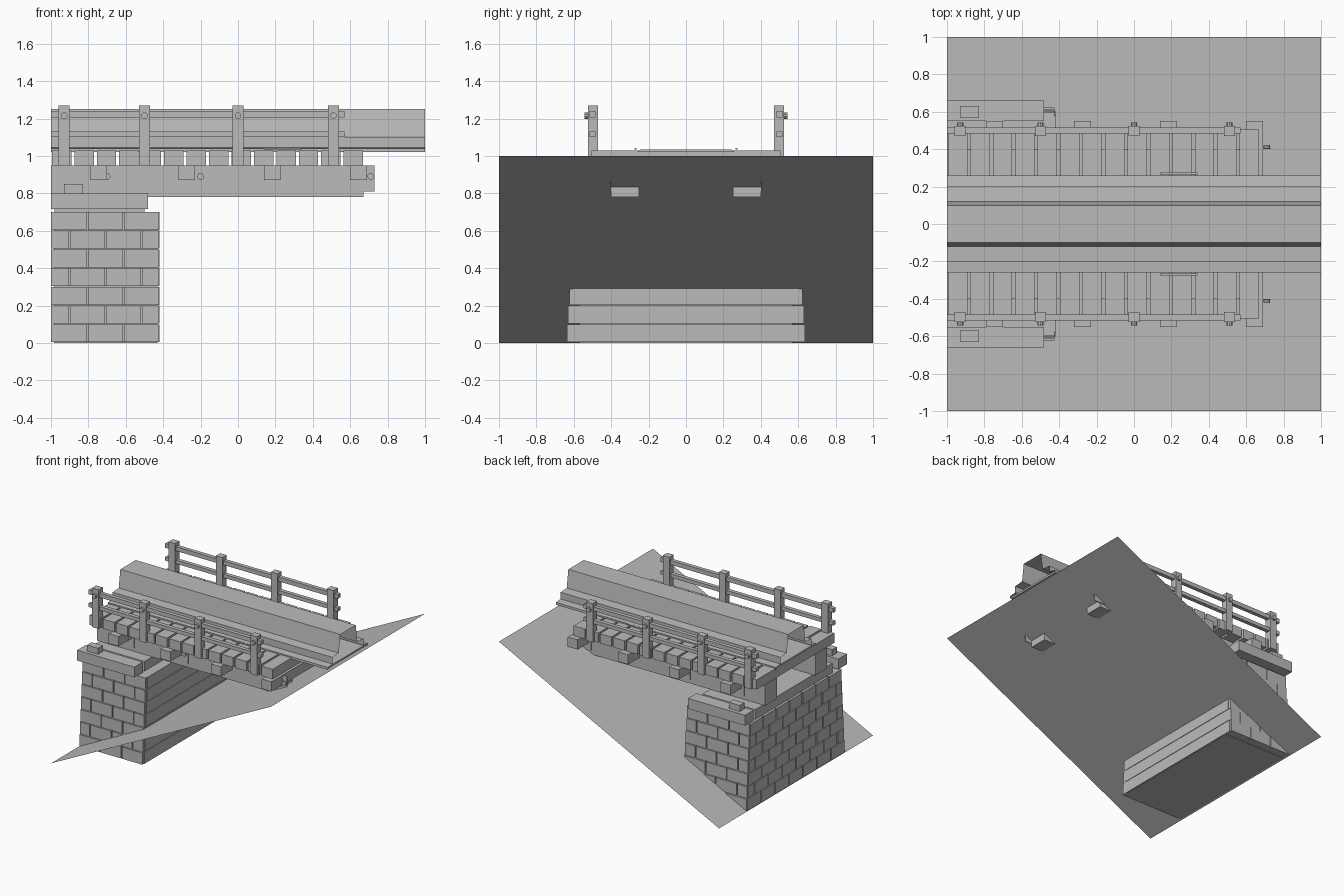
import bpy, bmesh, math
from mathutils import Vector

cube = bpy.data.objects.get("Cube")
if cube:
    bpy.data.objects.remove(cube)

grey = bpy.data.materials.new("plain grey")
grey.use_nodes = True
grey.diffuse_color = (0.5, 0.5, 0.5, 1)
grey.node_tree.nodes["Principled BSDF"].inputs["Base Color"].default_value = (0.5, 0.5, 0.5, 1)


def finish(name, bm):
    mesh = bpy.data.meshes.new(name)
    bm.to_mesh(mesh)
    bm.free()
    mesh.materials.append(grey)
    ob = bpy.data.objects.new(name, mesh)
    bpy.context.collection.objects.link(ob)
    return ob


def add_box(bm, x, y, z):
    """Add a box from three (low, high) ranges."""
    verts = bmesh.ops.create_cube(bm, size=1)["verts"]
    for v in verts:
        v.co = Vector([(r[0] + r[1]) / 2 + c * (r[1] - r[0]) for r, c in zip((x, y, z), v.co)])


def boxes(name, ranges, mirror=False):
    bm = bmesh.new()
    for x, y, z in ranges:
        add_box(bm, x, y, z)
        if mirror:
            add_box(bm, x, (-y[1], -y[0]), z)
    return finish(name, bm)


def extrude_profile(name, points, x0, x1, capped=False):
    """Sweep a (y, z) profile along x."""
    bm = bmesh.new()
    a, b = [[bm.verts.new((x, y, z)) for y, z in points] for x in (x0, x1)]
    count = len(points) if capped else len(points) - 1
    for i in range(count):
        j = (i + 1) % len(points)
        bm.faces.new((a[i], a[j], b[j], b[i]))
    if capped:
        bm.faces.new(a)
        bm.faces.new(b)
        bmesh.ops.recalc_face_normals(bm, faces=bm.faces)
    return finish(name, bm)


# Sloping ground sheet
bm = bmesh.new()
bm.faces.new([bm.verts.new((x, y, (x + 1) / 2)) for x, y in ((-1, -1), (1, -1), (1, 1), (-1, 1))])
finish("ground_slope", bm)

# Masonry pier: long courses, with staggered bricks on the back and the sides
courses, end_bricks, side_bricks = [], [], []
for row in range(7):
    z = (row * 0.1 + 0.004, row * 0.1 + 0.1)
    half = 0.637 - row * 0.007
    courses.append(((-0.98, -0.42), (-half + 0.02, half - 0.02), z))
    shift = 0.5 * (row % 2)
    step = 2 * half / 7
    for i in range(8):
        lo = max(-half, -half + (i - shift) * step)
        hi = min(half, -half + (i + 1 - shift) * step)
        if hi - lo > 0.02:
            end_bricks.append(((-1, -0.97), (lo + 0.005, hi - 0.005), z))
    step = 0.58 / 3
    for i in range(4):
        lo = max(-1, -1 + (i - shift) * step)
        hi = min(-0.42, -1 + (i + 1 - shift) * step)
        if hi - lo > 0.02:
            side_bricks.append(((lo + 0.004, hi - 0.004), (half - 0.04, half), z))
boxes("pier_courses", courses)
boxes("pier_core", [((-0.985, -0.43), (-0.57, 0.57), (0, 0.7))])
boxes("pier_end_bricks", end_bricks)
boxes("pier_side_bricks", side_bricks, True)
boxes("pier_bearing", [((-0.98, -0.5), (-0.5, 0.5), (0.7, 0.78))])
boxes("pier_capstones", [((-1, -0.48), (0.55, 0.66), (0.715, 0.8))], True)
boxes("capstone_blocks", [((-0.93, -0.83), (0.57, 0.63), (0.8, 0.85))], True)

# Timber frame below the deck
boxes("main_beams", [((-1, 0.67), (0.25, 0.4), (0.78, 0.95))], True)
cross_x = (-0.79, -0.32, 0.14, 0.6)
boxes("cross_beams", [((x, x + 0.09), (-0.55, 0.55), (0.87, 0.95)) for x in cross_x])
boxes("beam_plates", [((x, x + 0.15), (0.4, 0.406), (0.81, 0.95)) for x in (-0.81, -0.32, 0.58)], True)

# Deck planks
planks = []
for i in range(14):
    x = -0.995 + i * 0.12
    planks.append(((x, x + 0.104), (-0.505, 0.505), (0.95, 1.03)))
boxes("deck_planks", planks)
boxes("loose_splinters", [((0.14, 0.34), (0.265, 0.275), (1.033, 1.042))], True)

# Railings
post_x = (-0.93, -0.5, 0.0, 0.51)
boxes("railing_posts", [((x - 0.03, x + 0.03), (0.47, 0.525), (0.95, 1.27)) for x in post_x], True)
boxes("railing_bars", [((-1, 0.57), (0.483, 0.515), (z, z + h))
                       for z, h in ((1.205, 0.035), (1.1, 0.03))], True)


def bolts(name, spots, y0, y1, radius):
    bm = bmesh.new()
    for x, z in spots:
        for side in (-1, 1):
            made = bmesh.ops.create_cone(bm, cap_ends=True, segments=10, radius1=radius,
                                         radius2=radius, depth=y1 - y0)["verts"]
            for v in made:
                cx, cy, cz = v.co
                v.co = (x + cx, side * (y0 + y1) / 2 + cz, z + cy)
    bmesh.ops.recalc_face_normals(bm, faces=bm.faces)
    finish(name, bm)


bolts("railing_bolts", [(x, 1.215) for x in post_x], 0.52, 0.543, 0.018)
bolts("plate_bolts", [(x, 0.89) for x in (-0.7, -0.2, 0.71)], 0.4, 0.422, 0.018)

# Raised channel along the middle: open-ended thin shell on a flat bed
half_profile = [(0.26, 1.02), (0.26, 1.04), (0.2, 1.045), (0.2, 1.1), (0.12, 1.105), (0.1, 1.25)]
shell = half_profile + [(-y, z) for y, z in reversed(half_profile)]
extrude_profile("channel_shell", shell[::-1], -1, 1)
extrude_profile("channel_bed", [(-0.26, 1.02), (0.26, 1.02), (0.245, 1.035), (-0.245, 1.035)],
                -0.99, 0.99, True)
